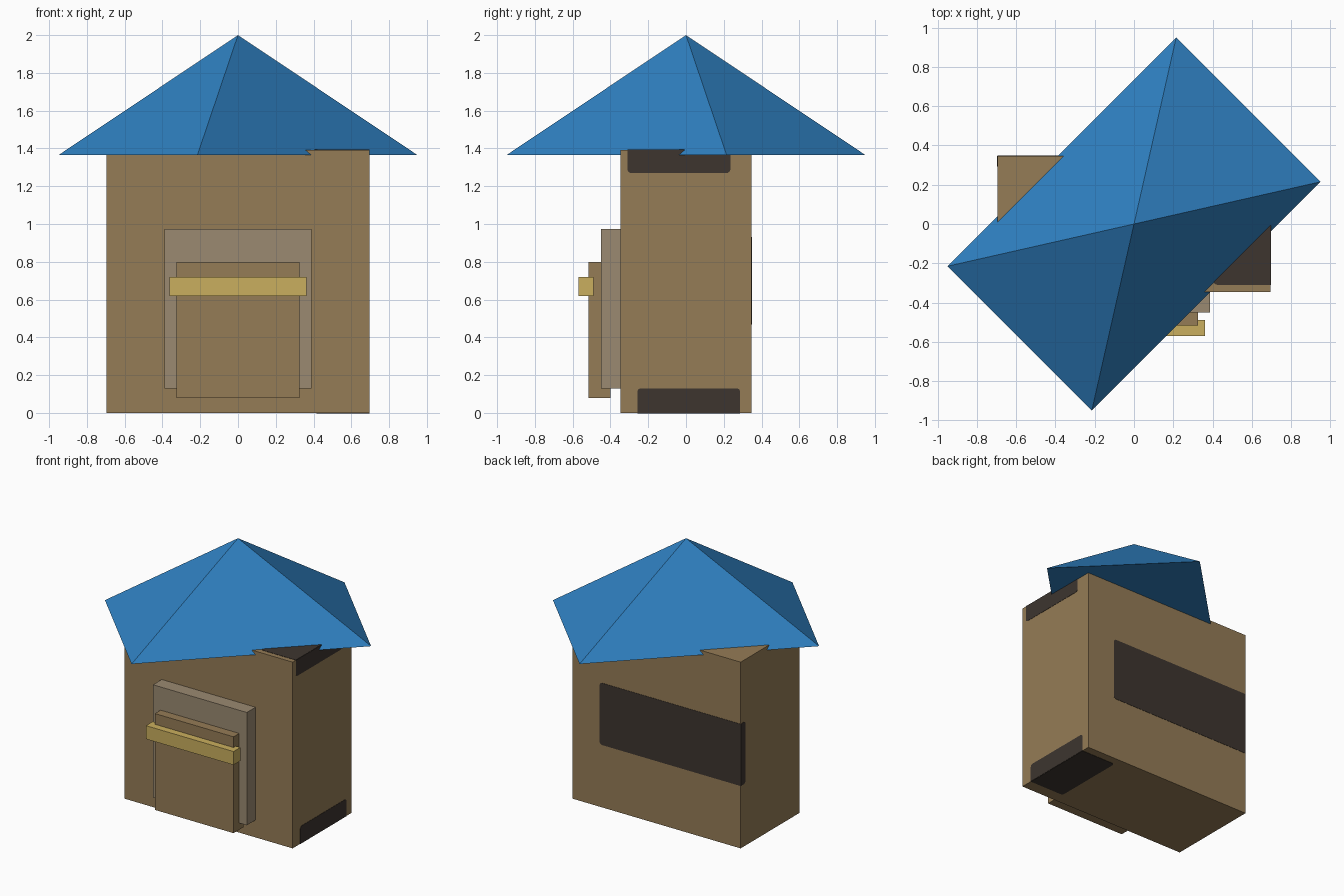
import bpy, bmesh, math
from mathutils import Vector

if "Cube" in bpy.data.objects:
    bpy.data.objects.remove(bpy.data.objects["Cube"])


def material(name, rgb):
    m = bpy.data.materials.new(name)
    lin = [((c / 255 + 0.055) / 1.055) ** 2.4 for c in rgb]
    m.diffuse_color = (*lin, 1)
    m.use_nodes = True
    m.node_tree.nodes["Principled BSDF"].inputs["Base Color"].default_value = m.diffuse_color
    return m


TAN = material("tan", (149, 124, 86))
GREY = material("grey_brown", (155, 138, 113))
GOLD = material("gold", (202, 175, 94))
DARK = material("dark_brown", (61, 53, 47))
BLUE = material("blue", (47, 128, 193))


def finish(bm, name, mat):
    bmesh.ops.recalc_face_normals(bm, faces=bm.faces)
    me = bpy.data.meshes.new(name)
    bm.to_mesh(me)
    bm.free()
    me.materials.append(mat)
    ob = bpy.data.objects.new(name, me)
    bpy.context.collection.objects.link(ob)
    return ob


def box(name, lo, hi, mat):
    bm = bmesh.new()
    bmesh.ops.create_cube(bm, size=1)
    for v in bm.verts:
        v.co = [(a + b) / 2 + c * (b - a) for a, b, c in zip(lo, hi, v.co)]
    return finish(bm, name, mat)


def patch(name, origin, u, v, w, h, r=0.02, t=0.004):
    """Thin plate from origin along u and v; the two corners at the far u end are rounded."""
    o, u, v = Vector(origin), Vector(u), Vector(v)
    pts = [(0, 0)]
    for cy, start in ((r, -90), (h - r, 0)):
        for k in range(5):
            a = math.radians(start + k * 22.5)
            pts.append((w - r + r * math.cos(a), cy + r * math.sin(a)))
    pts.append((0, h))
    # the plate straddles the wall surface so that only half of t stands out
    n = u.cross(v)
    bm = bmesh.new()
    f = bm.faces.new([bm.verts.new(o + u * a + v * b - n * t / 2) for a, b in pts])
    ext = bmesh.ops.extrude_face_region(bm, geom=[f])["geom"]
    bmesh.ops.translate(bm, vec=n * t, verts=[g for g in ext if isinstance(g, bmesh.types.BMVert)])
    return finish(bm, name, DARK)


X0, X1, Y0, Y1, TOP = -0.695, 0.695, -0.347, 0.347, 1.392

# body and stacked front panels
box("body", (X0, Y0, 0), (X1, Y1, TOP), TAN)
box("front_panel", (-0.388, -0.45, 0.13), (0.388, -0.34, 0.973), GREY)
box("front_door", (-0.325, -0.517, 0.08), (0.325, -0.4, 0.8), TAN)
box("door_bar", (-0.362, -0.57, 0.62), (0.362, -0.49, 0.72), GOLD)

# roof: closed four-sided pyramid turned 45 degrees over the body
bm = bmesh.new()
base = [bm.verts.new((x, y, 1.365)) for x, y in
        ((0.215, 0.95), (-0.95, -0.215), (-0.215, -0.95), (0.95, 0.215))]
apex = bm.verts.new((0, 0, 2))
bm.faces.new(base)
for i in range(4):
    bm.faces.new((base[i], base[(i + 1) % 4], apex))
finish(bm, "roof", BLUE)

# dark patches folded around the body edges
patch("back_patch", (X0, Y1, 0.467), (1, 0, 0), (0, 0, 1), 1.165, 0.463)
patch("left_wrap", (X0, Y1, 0.467), (0, -1, 0), (0, 0, 1), 0.055, 0.463)
patch("right_top_patch", (X1, -0.31, TOP), (0, 0, -1), (0, 1, 0), 0.122, 0.545)
patch("top_wrap", (X1, -0.31, TOP), (-1, 0, 0), (0, 1, 0), 0.29, 0.545)
patch("right_bottom_patch", (X1, -0.258, 0), (0, 0, 1), (0, 1, 0), 0.13, 0.545)
patch("bottom_wrap", (X1, -0.258, 0), (-1, 0, 0), (0, 1, 0), 0.28, 0.545)
